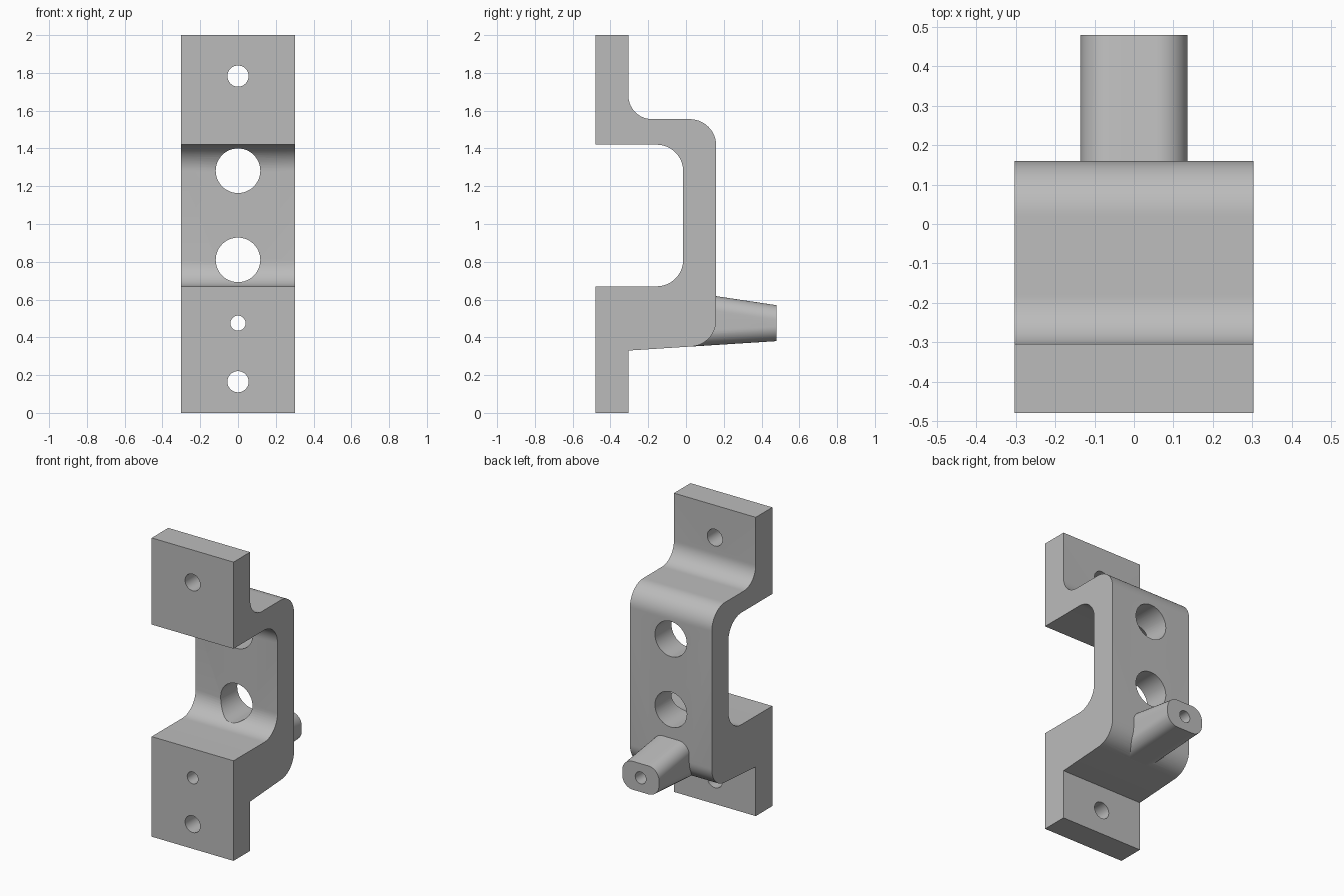
import bpy, bmesh, math
from mathutils import Vector

if "Cube" in bpy.data.objects:
    bpy.data.objects.remove(bpy.data.objects["Cube"], do_unlink=True)

grey = bpy.data.materials.new("plain grey")
grey.use_nodes = True
grey.diffuse_color = (0.5, 0.5, 0.5, 1)
grey.node_tree.nodes["Principled BSDF"].inputs["Base Color"].default_value = (0.5, 0.5, 0.5, 1)


def rounded(corners, steps=14):
    """Outline from (a, b, radius) corners, each rounded by a tangent arc."""
    points = []
    for i, (a, b, r) in enumerate(corners):
        p = Vector((a, b))
        if r == 0:
            points.append(p)
            continue
        u = (Vector(corners[i - 1][:2]) - p).normalized()
        v = (Vector(corners[(i + 1) % len(corners)][:2]) - p).normalized()
        half = u.angle(v) / 2
        centre = p + (u + v).normalized() * (r / math.sin(half))
        start = p + u * (r / math.tan(half)) - centre
        end = p + v * (r / math.tan(half)) - centre
        sweep = start.angle(end)
        for k in range(steps + 1):
            t = k / steps
            points.append(centre + (start * math.sin((1 - t) * sweep)
                                    + end * math.sin(t * sweep)) / math.sin(sweep))
    return points


def loft(name, first, second):
    """Solid joining two matching outlines."""
    bm = bmesh.new()
    a = [bm.verts.new(p) for p in first]
    b = [bm.verts.new(p) for p in second]
    bm.faces.new(a)
    bm.faces.new(b[::-1])
    for i in range(len(a)):
        j = (i + 1) % len(a)
        bm.faces.new((a[i], b[i], b[j], a[j]))
    bmesh.ops.recalc_face_normals(bm, faces=bm.faces)
    mesh = bpy.data.meshes.new(name)
    bm.to_mesh(mesh)
    bm.free()
    mesh.materials.append(grey)
    obj = bpy.data.objects.new(name, mesh)
    bpy.context.collection.objects.link(obj)
    return obj


def combine(target, tool, operation):
    mod = target.modifiers.new(operation, 'BOOLEAN')
    mod.operation, mod.solver, mod.object = operation, 'EXACT', tool
    bpy.context.view_layer.objects.active = target
    bpy.ops.object.modifier_apply(modifier=mod.name)
    bpy.data.objects.remove(tool, do_unlink=True)


# Bent bracket body, its side profile extruded across the width
side = rounded([
    (-.48, 0, 0), (-.305, 0, 0), (-.305, .33, 0), (.16, .36, .14),
    (.16, 1.555, .14), (-.305, 1.555, .125), (-.305, 2, 0), (-.48, 2, 0),
    (-.48, 1.42, 0), (-.015, 1.42, .14), (-.015, .67, .14), (-.48, .67, 0)])
bracket = loft("bracket", [(-.303, y, z) for y, z in side], [(.303, y, z) for y, z in side])


# Tapered boss on the back
def boss_outline(y, low, high):
    w, r = .136, .078
    return [(x, y, z) for x, z in rounded([(-w, low, r), (w, low, r), (w, high, r), (-w, high, r)])]


boss = loft("boss", boss_outline(.04, .352, .636), boss_outline(.48, .38, .57))
combine(bracket, boss, 'UNION')

# Holes drilled front to back
for z, radius in ((.165, .056), (.475, .04), (.81, .118), (1.282, .118), (1.783, .056)):
    ring = [(radius * math.cos(math.tau * k / 48), z + radius * math.sin(math.tau * k / 48))
            for k in range(48)]
    drill = loft("drill", [(x, -1, h) for x, h in ring], [(x, 1, h) for x, h in ring])
    combine(bracket, drill, 'DIFFERENCE')

bpy.ops.object.select_all(action='DESELECT')
bracket.select_set(True)
bpy.context.view_layer.objects.active = bracket
bpy.ops.object.shade_smooth_by_angle(angle=math.radians(25))
